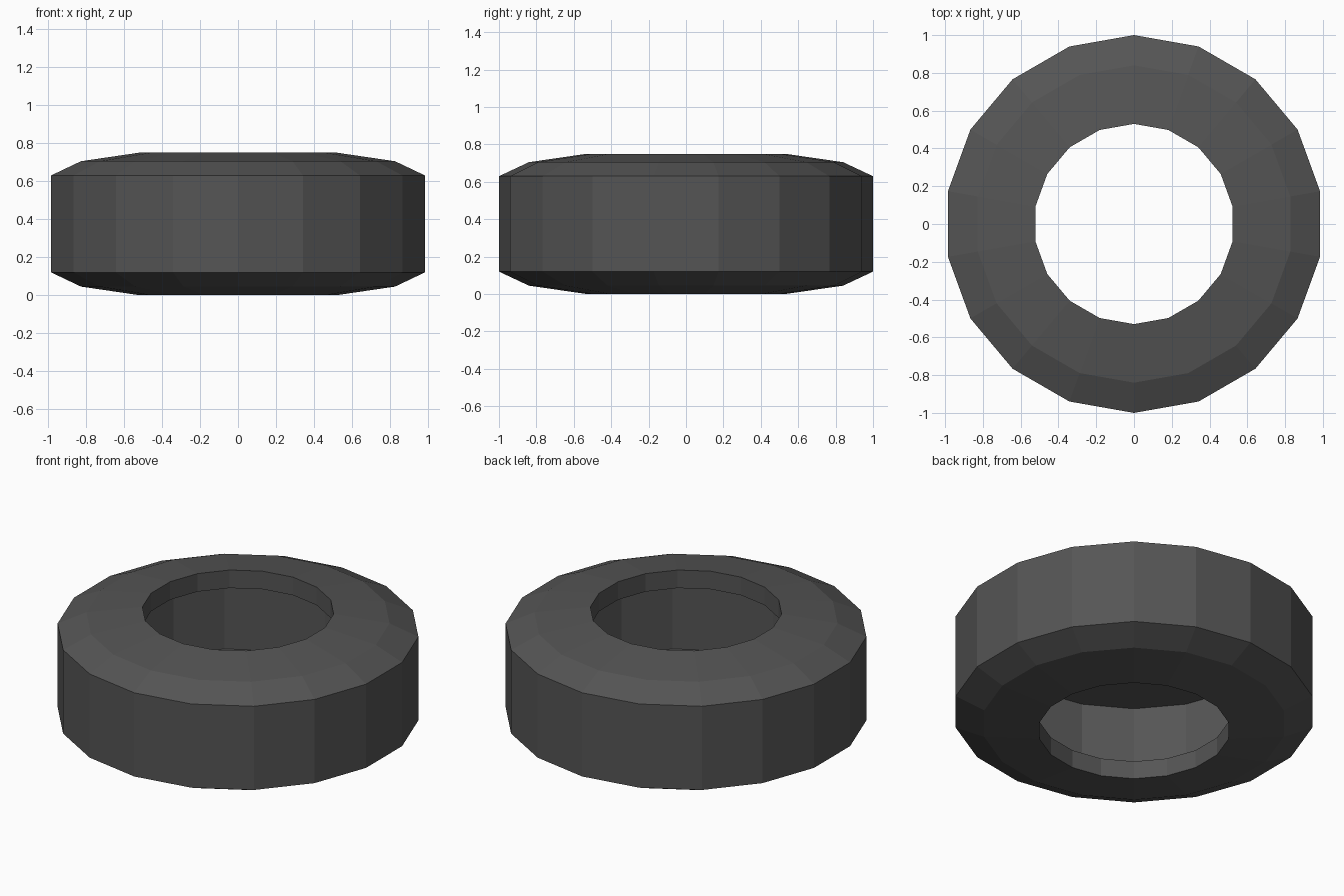
import bpy, bmesh
from math import cos, sin, pi

if "Cube" in bpy.data.objects:
    bpy.data.objects.remove(bpy.data.objects["Cube"])

SIDES = 18
HEIGHT = 0.75

# Upper half of the tyre cross-section (radius, z): cavity, lip, sidewall, tread
upper = [(0.84, 0.625), (0.53, 0.64), (0.53, 0.75), (0.84, 0.705), (1.0, 0.63)]
profile = upper + [(r, HEIGHT - z) for r, z in reversed(upper)]

# Revolve the closed cross-section, with a corner on the y axis
bm = bmesh.new()
rings = []
for i in range(SIDES):
    a = pi / 2 + 2 * pi * i / SIDES
    rings.append([bm.verts.new((r * cos(a), r * sin(a), z)) for r, z in profile])
n = len(profile)
for i in range(SIDES):
    a, b = rings[i], rings[(i + 1) % SIDES]
    for j in range(n):
        k = (j + 1) % n
        bm.faces.new((a[j], b[j], b[k], a[k]))
bmesh.ops.recalc_face_normals(bm, faces=bm.faces)
mesh = bpy.data.meshes.new("tyre")
bm.to_mesh(mesh)
bm.free()
tyre = bpy.data.objects.new("tyre", mesh)
bpy.context.collection.objects.link(tyre)

# Dark rubber
rubber = bpy.data.materials.new("dark_rubber")
rubber.diffuse_color = (0.09, 0.09, 0.09, 1)
rubber.use_nodes = True
rubber.node_tree.nodes["Principled BSDF"].inputs["Base Color"].default_value = rubber.diffuse_color
mesh.materials.append(rubber)
